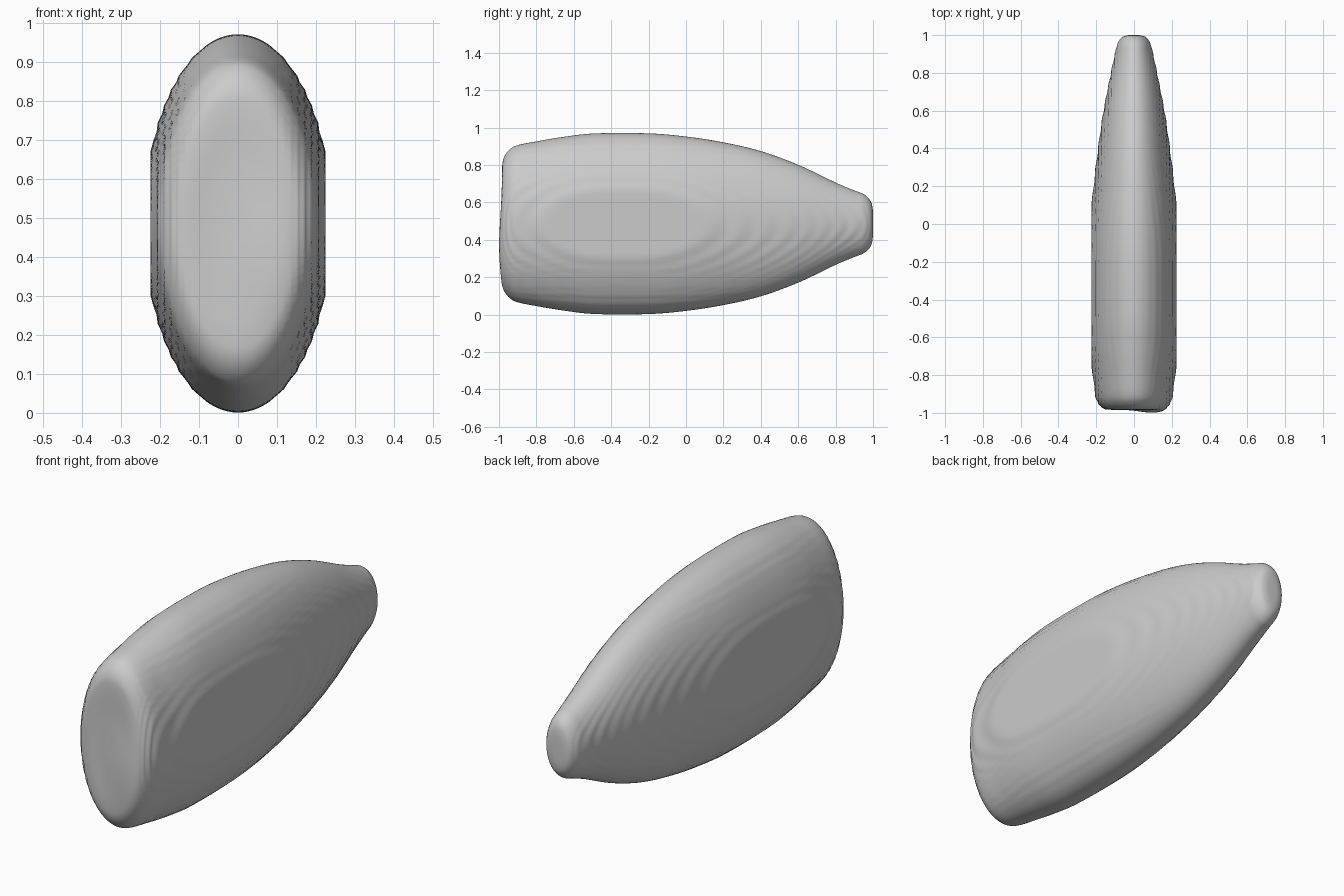
import bpy, bmesh, math
from mathutils import Vector

if "Cube" in bpy.data.objects:
    bpy.data.objects.remove(bpy.data.objects["Cube"])

CENTRE_Z = 0.486
FLAT_X = 0.225      # flattened side faces
STEP = 0.0173       # spacing of the soft terraces on the sides
SIDES = 112
SUB = 8

# Stations along the length: y, half width, half height
STATIONS = [
    (-0.978, 0.0, 0.0), (-0.98, 0.07, 0.16), (-0.983, 0.13, 0.29),
    (-0.975, 0.165, 0.35), (-0.945, 0.192, 0.395), (-0.90, 0.206, 0.42),
    (-0.80, 0.218, 0.44), (-0.65, 0.234, 0.465), (-0.48, 0.24, 0.483),
    (-0.20, 0.24, 0.483), (0.0, 0.232, 0.466), (0.20, 0.214, 0.435),
    (0.40, 0.19, 0.388), (0.60, 0.161, 0.315), (0.80, 0.122, 0.22),
    (0.90, 0.101, 0.178), (0.95, 0.089, 0.158), (0.985, 0.068, 0.125),
    (0.998, 0.04, 0.08), (1.0, 0.0, 0.0),
]


def spline(points, sub):
    """Catmull-Rom interpolation through the stations."""
    pts = [Vector(p) for p in points]
    pts = [2 * pts[0] - pts[1]] + pts + [2 * pts[-1] - pts[-2]]
    out = []
    for a, b, c, d in zip(pts, pts[1:], pts[2:], pts[3:]):
        for i in range(sub):
            t = i / sub
            out.append(0.5 * (2 * b + (c - a) * t + (2 * a - 5 * b + 4 * c - d) * t**2
                              + (3 * b - a - 3 * c + d) * t**3))
    return out + [pts[-2]]


def terrace(x):
    """Soft steps across the sides, ending in a flat face."""
    w = min(abs(x), FLAT_X)
    strength = 0.75 * min(1, max(0, (w - 0.06) / 0.06))
    w -= strength * STEP / math.tau * math.sin(math.tau * w / STEP)
    return math.copysign(w, x)


def surface_point(y, width, height, angle):
    x = terrace(width * math.cos(angle))
    z = height * math.sin(angle)
    if y < -0.9:    # lower edge of the blunt end swells forward a little
        swell = math.exp(-((z + 0.1) / 0.2) ** 2 - ((x - 0.08) / 0.1) ** 2)
        y -= 0.017 * swell * min(1, (-0.9 - y) / 0.07)
    return (x, y, CENTRE_Z + z)


# Loft the body
bm = bmesh.new()
rows = spline(STATIONS, SUB)
rings = []
for y, w, h in rows[1:-1]:
    rings.append([bm.verts.new(surface_point(y, w, h, math.tau * k / SIDES))
                  for k in range(SIDES)])
for a, b in zip(rings, rings[1:]):
    for k in range(SIDES):
        n = (k + 1) % SIDES
        bm.faces.new((a[k], a[n], b[n], b[k]))
for ring, row in ((rings[0], rows[0]), (rings[-1], rows[-1])):
    tip = bm.verts.new(surface_point(row[0], 0, 0, 0))
    for k in range(SIDES):
        bm.faces.new((ring[k], ring[(k + 1) % SIDES], tip))
bmesh.ops.recalc_face_normals(bm, faces=bm.faces)
for face in bm.faces:
    face.smooth = True
mesh = bpy.data.meshes.new("tapered_body")
bm.to_mesh(mesh)
bm.free()
body = bpy.data.objects.new("tapered_body", mesh)
bpy.context.collection.objects.link(body)

# Plain grey
grey = bpy.data.materials.new("plain_grey")
grey.use_nodes = True
colour = (0.6, 0.6, 0.6, 1)
grey.diffuse_color = colour
grey.node_tree.nodes["Principled BSDF"].inputs["Base Color"].default_value = colour
mesh.materials.append(grey)
